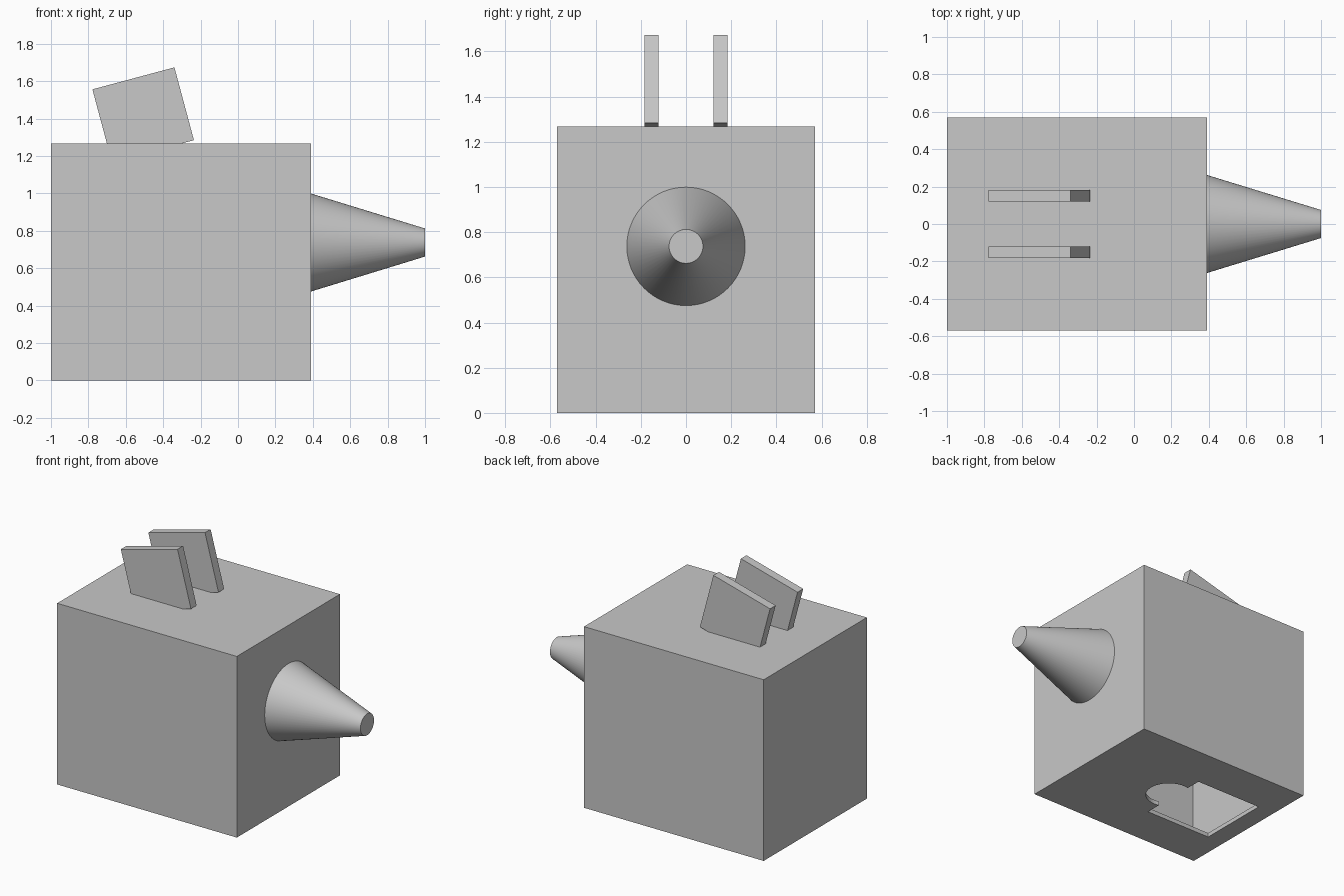
import bpy
from math import radians

default = bpy.data.objects.get("Cube")
if default:
    bpy.data.objects.remove(default, do_unlink=True)

grey = bpy.data.materials.new("plain grey")
grey.use_nodes = True
COLOUR = (0.58, 0.58, 0.58, 1)
grey.diffuse_color = COLOUR
grey.node_tree.nodes["Principled BSDF"].inputs["Base Color"].default_value = COLOUR

LENGTH, WIDTH, HEIGHT, WALL = 1.39, 1.14, 1.267, 0.03
MID_X = -1 + LENGTH / 2
FRONT_X = -1 + LENGTH


def finish(name):
    obj = bpy.context.object
    obj.name = name
    obj.data.materials.append(grey)
    return obj


def box(name, centre, size, tilt=0):
    bpy.ops.mesh.primitive_cube_add(size=1, location=centre, rotation=(0, radians(tilt), 0))
    obj = finish(name)
    obj.scale = size
    bpy.ops.object.transform_apply(location=False, rotation=False, scale=True)
    return obj


def cut(target, cutter):
    cutter.hide_render = True
    mod = target.modifiers.new("cut", "BOOLEAN")
    mod.operation = "DIFFERENCE"
    mod.solver = "EXACT"
    mod.object = cutter
    bpy.context.view_layer.objects.active = target
    bpy.ops.object.modifier_apply(modifier=mod.name)
    bpy.data.objects.remove(cutter, do_unlink=True)


# Hollow body
body = box("body", (MID_X, 0, HEIGHT / 2), (LENGTH, WIDTH, HEIGHT))
cut(body, box("hollow_cutter", (MID_X, 0, HEIGHT / 2),
              (LENGTH - 2 * WALL, WIDTH - 2 * WALL, HEIGHT - 2 * WALL)))

# Keyhole opening in the floor: a square and a round lobe
cut(body, box("square_cutter", (-0.605, 0, 0), (0.525, 0.525, 0.1)))
bpy.ops.mesh.primitive_cylinder_add(vertices=64, radius=0.155, depth=0.1, location=(MID_X, 0, 0))
cut(body, finish("round_cutter"))

# Tapered snout
SNOUT = 1 - FRONT_X
bpy.ops.mesh.primitive_cone_add(vertices=64, radius1=0.262, radius2=0.075, depth=SNOUT,
                                location=(FRONT_X + SNOUT / 2, 0, 0.737),
                                rotation=(0, radians(90), 0))
finish("snout")
bpy.ops.object.shade_smooth_by_angle(angle=radians(30))

# Pair of tilted ears
for name, side in (("left_ear", 1), ("right_ear", -1)):
    box(name, (-0.507, side * 0.152, 1.42), (0.454, 0.062, 0.403), tilt=-15)
